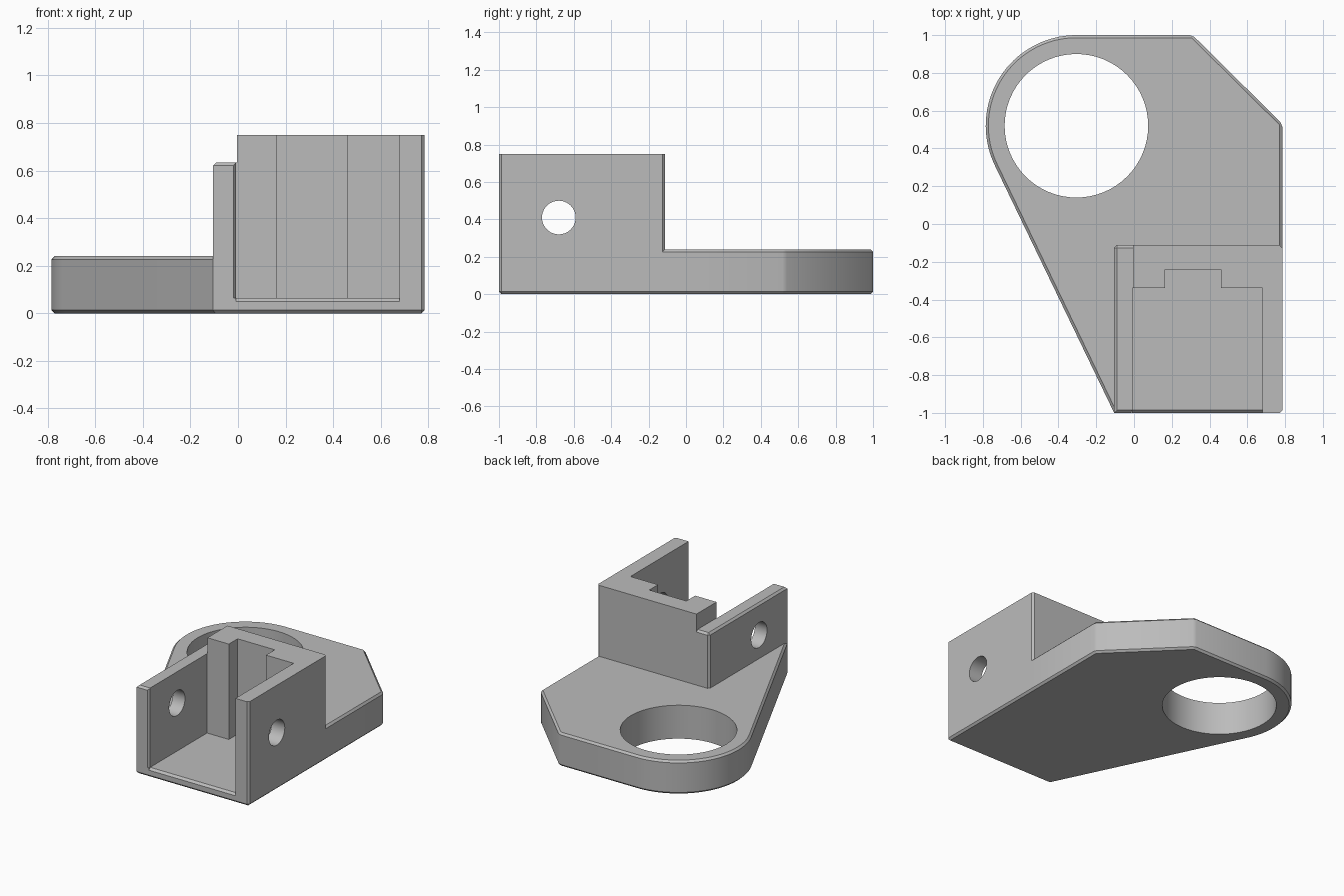
import bpy, bmesh
from math import sin, cos, pi, atan2, acos, hypot, radians
from mathutils import Vector

if "Cube" in bpy.data.objects:
    bpy.data.objects.remove(bpy.data.objects["Cube"])

grey = bpy.data.materials.new("light grey")
grey.use_nodes = True
grey.diffuse_color = (0.5, 0.5, 0.5, 1)
grey.node_tree.nodes["Principled BSDF"].inputs["Base Color"].default_value = (0.5, 0.5, 0.5, 1)

CHAMFER = 0.014
X_MAX, X_WALL, Y_FRONT, Y_BACK = 0.785, -0.105, -1.0, -0.112


def prism(name, outline, low, high, along="z", chamfer=None):
    """Extrude an outline along x or z; chamfer the edges a rule picks."""
    def place(a, b, c):
        return (c, a, b) if along == "x" else (a, b, c)
    bm = bmesh.new()
    base = bm.faces.new([bm.verts.new(place(a, b, low)) for a, b in outline])
    top = bmesh.ops.extrude_face_region(bm, geom=[base])["geom"]
    step = Vector(place(0, 0, high - low))
    for v in top:
        if isinstance(v, bmesh.types.BMVert):
            v.co += step
    bmesh.ops.recalc_face_normals(bm, faces=bm.faces)
    if chamfer:
        picked = [e for e in bm.edges if e.calc_face_angle() > radians(20)
                  and chamfer((e.verts[0].co + e.verts[1].co) / 2)]
        bmesh.ops.bevel(bm, geom=picked, offset=CHAMFER, segments=1,
                        affect="EDGES", clamp_overlap=True)
    mesh = bpy.data.meshes.new(name)
    bm.to_mesh(mesh)
    bm.free()
    mesh.materials.append(grey)
    obj = bpy.data.objects.new(name, mesh)
    bpy.context.collection.objects.link(obj)
    return obj


def rectangle(x0, x1, y0, y1):
    return [(x0, y0), (x1, y0), (x1, y1), (x0, y1)]


def arc(cx, cy, r, start, end, n):
    return [(cx + r * cos(start + (end - start) * i / n),
             cy + r * sin(start + (end - start) * i / n)) for i in range(n + 1)]


def combine(target, tool, operation):
    mod = target.modifiers.new(tool.name, "BOOLEAN")
    mod.operation, mod.solver, mod.object = operation, "EXACT", tool
    tool.hide_render = True
    bpy.context.view_layer.objects.active = target
    bpy.ops.object.modifier_apply(modifier=mod.name)
    bpy.data.objects.remove(tool)


# Base plate: round boss joined by a tangent edge to the front corner
CX, CY, R = -0.305, 0.52, 0.48
dx, dy = X_WALL - CX, Y_FRONT - CY
tangent = atan2(dy, dx) - acos(R / hypot(dx, dy)) + 2 * pi
outline = [(X_WALL, Y_FRONT), (X_MAX, Y_FRONT), (X_MAX, 0.53), (0.31, 1.0)]
outline += arc(CX, CY, R, pi / 2, tangent, 32)
bracket = prism("mounting_bracket", outline, 0, 0.24,
                chamfer=lambda m: abs(m.z - 0.12) > 0.1 or m.x > 0)

# Tall housing block and the lower side wall
housing = prism("housing", rectangle(-0.005, X_MAX, Y_FRONT, Y_BACK), 0, 0.75,
                chamfer=lambda m: m.z < 0.1 and m.x > 0 or m.x > 0.7 and m.z < 0.7)
side_wall = prism("side_wall", rectangle(X_WALL, 0.05, Y_FRONT, Y_BACK), 0, 0.635,
                  chamfer=lambda m: m.x < 0.04 and (
                      m.z < 0.1 or m.z > 0.6 or m.y > -0.2))
combine(housing, side_wall, "UNION")
combine(bracket, housing, "UNION")

# Open pocket with a rear notch and a flared edge on the lower wall
pocket = [(-0.034, -1.02), (0.68, -1.02), (0.68, -0.34), (0.46, -0.34),
          (0.46, -0.24), (0.165, -0.24), (0.165, -0.34), (-0.008, -0.34),
          (-0.008, -0.986)]
combine(bracket, prism("pocket_cutter", pocket, 0.065, 0.9), "DIFFERENCE")

# Chamfer along the front of the pocket floor
wedge = [(-1.02, 0.03), (-0.975, 0.075), (-1.02, 0.075)]
combine(bracket, prism("floor_edge_cutter", wedge, -0.008, 0.68, "x"), "DIFFERENCE")

# Large bore in the boss and the cross pin hole through both walls
bore = arc(CX, CY, 0.38, 0, 2 * pi, 64)[:-1]
combine(bracket, prism("bore_cutter", bore, -0.1, 0.4), "DIFFERENCE")
pin = arc(-0.68, 0.41, 0.09, 0, 2 * pi, 40)[:-1]
combine(bracket, prism("pin_hole_cutter", pin, -0.3, 1.0, "x"), "DIFFERENCE")

bpy.ops.object.select_all(action="DESELECT")
bracket.select_set(True)
bpy.context.view_layer.objects.active = bracket
bpy.ops.object.shade_smooth_by_angle(angle=radians(25))
